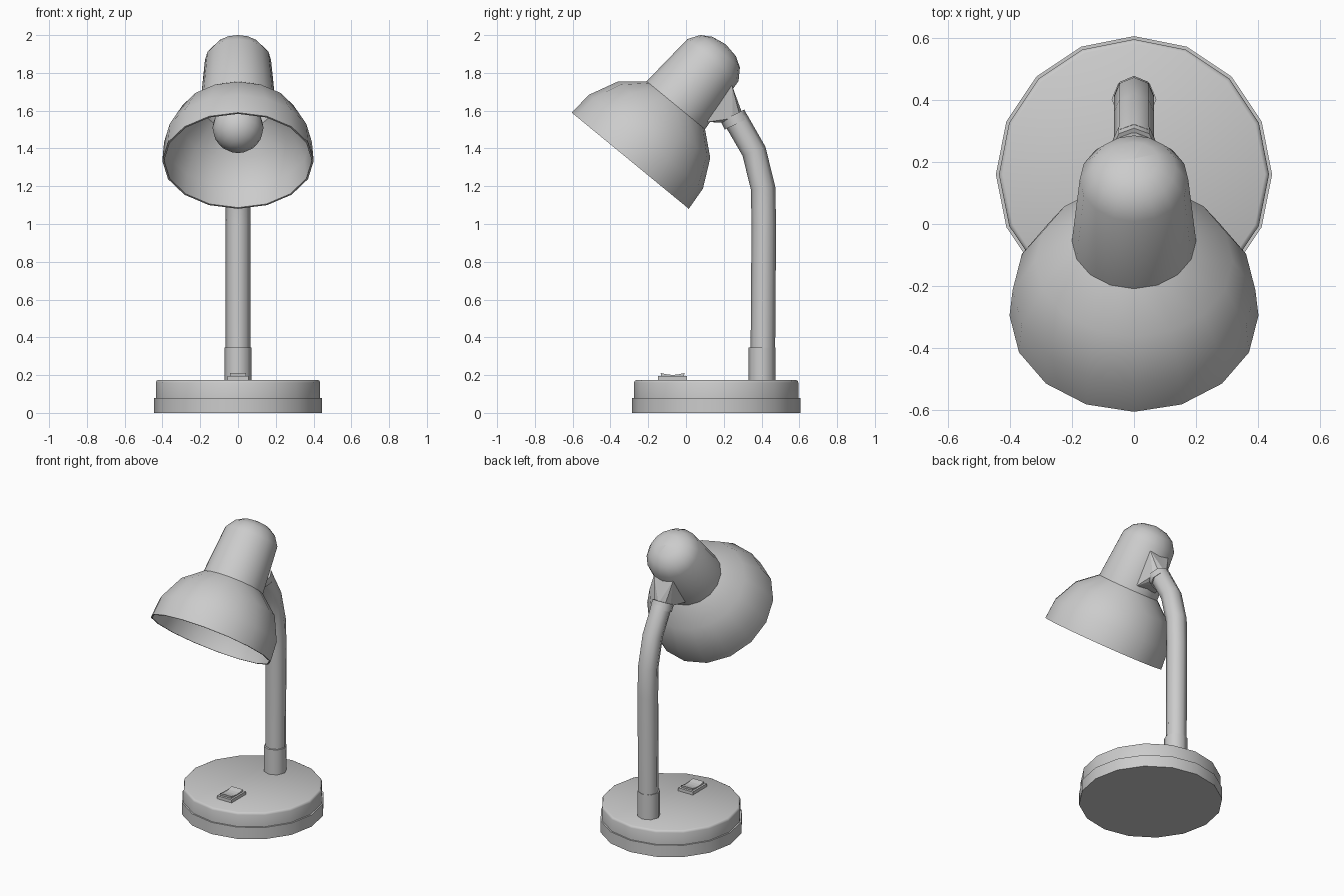
import bpy, bmesh, math
from mathutils import Matrix, Vector

if "Cube" in bpy.data.objects:
    bpy.data.objects.remove(bpy.data.objects["Cube"])


def finish(name, bm, matrix=None, smooth=None):
    """Turn a bmesh into a named object, optionally smooth by angle."""
    bmesh.ops.recalc_face_normals(bm, faces=bm.faces)
    if matrix:
        bm.transform(matrix)
    mesh = bpy.data.meshes.new(name)
    bm.to_mesh(mesh)
    bm.free()
    ob = bpy.data.objects.new(name, mesh)
    bpy.context.collection.objects.link(ob)
    if smooth:
        bpy.ops.object.select_all(action='DESELECT')
        ob.select_set(True)
        bpy.context.view_layer.objects.active = ob
        bpy.ops.object.shade_smooth_by_angle(angle=math.radians(smooth))
    return ob


def loft(bm, rings, cap=True):
    """Skin equal-sized rings of points; cap the ends."""
    vs = [[bm.verts.new(p) for p in r] for r in rings]
    n = len(vs[0])
    for a, b in zip(vs, vs[1:]):
        for i in range(n):
            j = (i + 1) % n
            bm.faces.new((a[i], a[j], b[j], b[i]))
    if cap:
        bm.faces.new(vs[0])
        bm.faces.new(vs[-1])


def circle(r, z, n):
    return [Vector((r * math.cos(math.tau * i / n), r * math.sin(math.tau * i / n), z))
            for i in range(n)]


def revolve(name, profile, matrix, n=16, smooth=40):
    """Lathe an (r, z) profile around the local z axis."""
    bm = bmesh.new()
    loft(bm, [circle(max(r, 0.0005), z, n) for r, z in profile])
    bmesh.ops.remove_doubles(bm, verts=bm.verts, dist=0.0008)
    return finish(name, bm, matrix, smooth)


def tube(name, path, r, n=8):
    """Sweep a round section along a (y, z) path."""
    pts = [Vector((0, y, z)) for y, z in path]
    rings = []
    for i, p in enumerate(pts):
        t = (pts[min(i + 1, len(pts) - 1)] - pts[max(i - 1, 0)]).normalized()
        side = Vector((1, 0, 0))
        other = t.cross(side)
        rings.append([p + side * v.x + other * v.y for v in circle(r, 0, n)])
    bm = bmesh.new()
    loft(bm, rings)
    return finish(name, bm, None, 50), rings


# Round base in two tiers
base_pos = Matrix.Translation((0, 0.16, 0))
revolve("base_lower", [(0.445, 0), (0.445, 0.08)], base_pos)
revolve("base_upper", [(0.435, 0.075), (0.435, 0.16), (0.431, 0.17), (0.422, 0.175)], base_pos)

# Stem with collars at both ends
tube("stem_collar", [(0.402, 0.17), (0.402, 0.345)], 0.072)
tube("stem", [(0.406, 0.2), (0.412, 1.0), (0.408, 1.19), (0.36, 1.385), (0.265, 1.55)], 0.065)
tube("head_collar", [(0.268, 1.53), (0.246, 1.575)], 0.07)

# Bracket flaring from the collar to the head
tip, rings = tube("bracket_tip", [(0.248, 1.56), (0.235, 1.588)], 0.056)
bm = bmesh.new()
for p in rings[0] + rings[1]:
    bm.verts.new(p)
for x in (-0.072, 0.072):
    for y, z in ((0.116, 1.54), (0.243, 1.735), (0.09, 1.56), (0.215, 1.74)):
        bm.verts.new((x, y, z))
hull = bmesh.ops.convex_hull(bm, input=bm.verts)
loose = [v for v in bm.verts if not v.link_faces]
bmesh.ops.delete(bm, geom=loose, context='VERTS')
bpy.data.objects.remove(tip)
finish("head_bracket", bm)

# Tilted head: hollow bell shade with socket housing
head = Matrix.Translation((0, -0.295, 1.335)) @ Matrix.Rotation(math.radians(-39.4), 4, 'X')
revolve("shade", [
    (0.0, 0.797), (0.08, 0.783), (0.135, 0.75), (0.175, 0.69), (0.2, 0.38),
    (0.318, 0.28), (0.391, 0.13), (0.401, 0), (0.391, 0), (0.381, 0.128),
    (0.31, 0.272), (0.19, 0.372), (0.165, 0.685), (0.125, 0.74), (0.0, 0.785)], head)

# Bulb with its neck
bulb = [(0.135 * math.sin(a), 0.227 - 0.135 * math.cos(a))
        for a in [math.pi * i / 10 for i in range(8)]]
revolve("bulb", bulb + [(0.075, 0.38), (0.075, 0.55)], head)

# Rocker switch with a dished top
bm = bmesh.new()
bmesh.ops.create_cube(bm, size=1)
finish("switch_plate", bm, Matrix.Translation((0, -0.071, 0.184))
       @ Matrix.Diagonal((0.11, 0.153, 0.024, 1)))
bm = bmesh.new()
profile = [(-0.131, 0.19), (-0.011, 0.19), (-0.008, 0.211), (-0.045, 0.203),
           (-0.071, 0.201), (-0.097, 0.203), (-0.134, 0.211)]
loft(bm, [[(x, y, z) for y, z in profile] for x in (-0.042, 0.042)])
finish("switch_rocker", bm)
